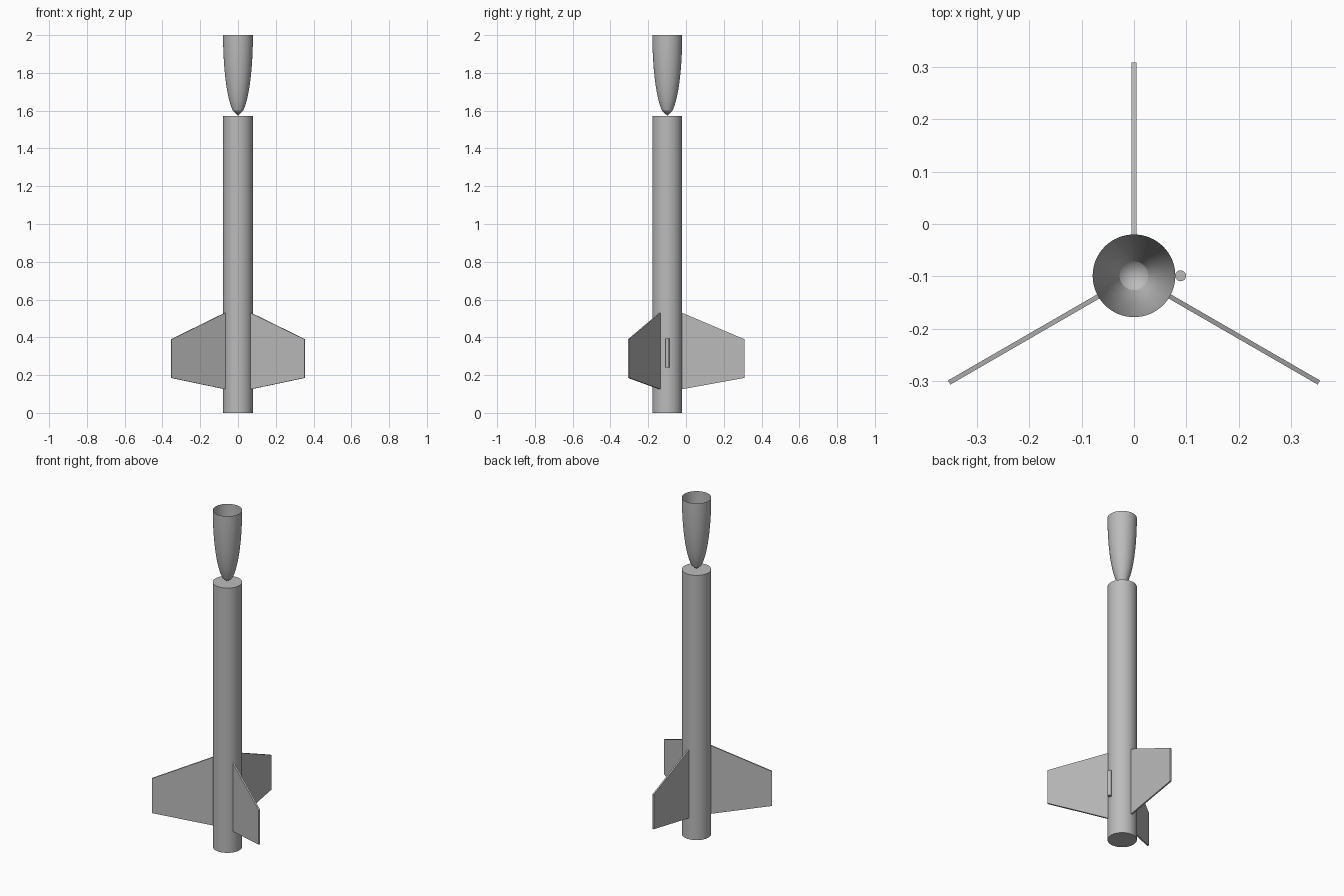
import bpy
import bmesh
import math
from mathutils import Matrix, Vector

if "Cube" in bpy.data.objects:
    bpy.data.objects.remove(bpy.data.objects["Cube"], do_unlink=True)

AXIS = Vector((0, -0.099, 0))   # centre line of the rocket
RADIUS = 0.079
BODY_TOP = 1.573
SIDES = 64

grey = bpy.data.materials.new("plain_grey")
grey.use_nodes = True
color = (0.5, 0.5, 0.5, 1)
grey.diffuse_color = color
grey.node_tree.nodes["Principled BSDF"].inputs["Base Color"].default_value = color


def finish(name, bm, smooth=True):
    mesh = bpy.data.meshes.new(name)
    bm.to_mesh(mesh)
    bm.free()
    mesh.materials.append(grey)
    obj = bpy.data.objects.new(name, mesh)
    bpy.context.collection.objects.link(obj)
    if smooth:
        bpy.ops.object.select_all(action='DESELECT')
        obj.select_set(True)
        bpy.context.view_layer.objects.active = obj
        bpy.ops.object.shade_smooth_by_angle(angle=math.radians(20))
    return obj


def cylinder(name, center, radius, bottom, top, sides):
    bm = bmesh.new()
    place = Matrix.Translation(center + Vector((0, 0, (bottom + top) / 2)))
    bmesh.ops.create_cone(bm, cap_ends=True, segments=sides, radius1=radius,
                          radius2=radius, depth=top - bottom, matrix=place)
    return finish(name, bm)


# Body tube and launch lug
cylinder("body_tube", AXIS, RADIUS, 0, BODY_TOP, SIDES)
cylinder("launch_lug", AXIS + Vector((RADIUS + 0.01, 0, 0)), 0.0105, 0.24, 0.395, 24)

# Upturned nose cone: an open elliptical shell resting on its tip
bm = bmesh.new()
steps = 16
length = 2 - BODY_TOP
rings = []
for i in range(1, steps + 1):
    t = i / steps
    r = RADIUS * math.sqrt(1 - (1 - t) ** 2)
    angles = [2 * math.pi * k / SIDES for k in range(SIDES)]
    rings.append([bm.verts.new(AXIS + Vector((r * math.cos(a), r * math.sin(a),
                                              BODY_TOP + length * t))) for a in angles])
tip = bm.verts.new(AXIS + Vector((0, 0, BODY_TOP)))
for k in range(SIDES):
    n = (k + 1) % SIDES
    bm.faces.new((tip, rings[0][n], rings[0][k]))
    for low, high in zip(rings, rings[1:]):
        bm.faces.new((low[k], low[n], high[n], high[k]))
finish("nose_cone", bm)

# Three swept fins around the tail
FIN_PROFILE = [(RADIUS - 0.001, 0.125), (0.408, 0.185), (0.408, 0.39), (RADIUS - 0.001, 0.53)]
THICKNESS = 0.009
for name, degrees in (("back_fin", 90), ("right_fin", 210), ("left_fin", 330)):
    bm = bmesh.new()
    face = bm.faces.new([bm.verts.new((r, -THICKNESS / 2, z)) for r, z in FIN_PROFILE])
    extruded = bmesh.ops.extrude_face_region(bm, geom=[face])["geom"]
    bmesh.ops.translate(bm, vec=(0, THICKNESS, 0),
                        verts=[v for v in extruded if isinstance(v, bmesh.types.BMVert)])
    bmesh.ops.recalc_face_normals(bm, faces=bm.faces)
    bm.transform(Matrix.Translation(AXIS) @ Matrix.Rotation(math.radians(degrees), 4, 'Z'))
    finish(name, bm, smooth=False)
